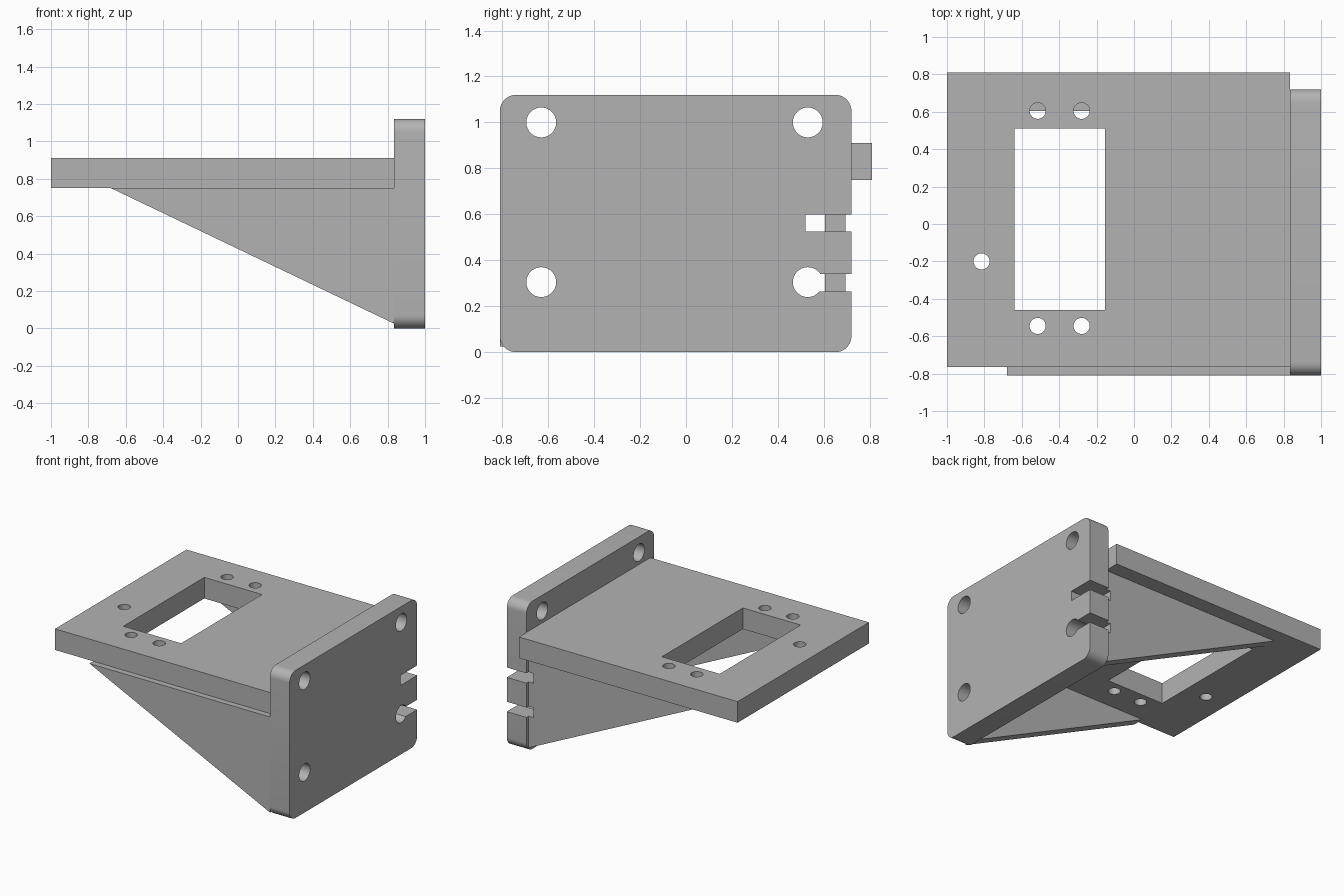
import bpy, bmesh, math
from mathutils import Matrix, Vector

cube = bpy.data.objects.get("Cube")
if cube:
    bpy.data.objects.remove(cube, do_unlink=True)

grey = bpy.data.materials.new("plain grey")
grey.use_nodes = True
grey.diffuse_color = (0.45, 0.45, 0.45, 1)
grey.node_tree.nodes["Principled BSDF"].inputs["Base Color"].default_value = (0.45, 0.45, 0.45, 1)


def finish(name, bm):
    bmesh.ops.recalc_face_normals(bm, faces=bm.faces)
    mesh = bpy.data.meshes.new(name)
    bm.to_mesh(mesh)
    bm.free()
    mesh.materials.append(grey)
    obj = bpy.data.objects.new(name, mesh)
    bpy.context.collection.objects.link(obj)
    return obj


def box(name, lo, hi, corner=0):
    """Box between two corners; corner rounds the edges that run along x."""
    lo, hi = Vector(lo), Vector(hi)
    bm = bmesh.new()
    bmesh.ops.create_cube(bm, size=1)
    for v in bm.verts:
        v.co = Vector(a + (b - a) * (c + 0.5) for a, b, c in zip(lo, hi, v.co))
    if corner:
        along_x = [e for e in bm.edges if abs(e.verts[0].co.x - e.verts[1].co.x) > 0.01]
        bmesh.ops.bevel(bm, geom=along_x, offset=corner, offset_type='OFFSET',
                        segments=10, profile=0.5, affect='EDGES')
    return finish(name, bm)


def cylinder(name, centre, radius, axis):
    bm = bmesh.new()
    bmesh.ops.create_cone(bm, cap_ends=True, segments=40, radius1=radius,
                          radius2=radius, depth=0.4)
    turn = Matrix.Rotation(math.pi / 2, 4, 'Y') if axis == 'X' else Matrix()
    bm.transform(Matrix.Translation(centre) @ turn)
    return finish(name, bm)


def gusset(name, y0, y1):
    """Triangular brace under the shelf."""
    bm = bmesh.new()
    profile = [(-0.68, 0.75), (WALL, 0.75), (WALL, 0.025)]
    face = bm.faces.new([bm.verts.new((x, y0, z)) for x, z in profile])
    new = bmesh.ops.extrude_face_region(bm, geom=[face])["geom"]
    bmesh.ops.translate(bm, vec=(0, y1 - y0, 0),
                        verts=[g for g in new if isinstance(g, bmesh.types.BMVert)])
    return finish(name, bm)


def activate(obj):
    bpy.ops.object.select_all(action='DESELECT')
    obj.select_set(True)
    bpy.context.view_layer.objects.active = obj


def cut(obj, cutters):
    activate(obj)
    for c in cutters:
        mod = obj.modifiers.new("cut", 'BOOLEAN')
        mod.operation, mod.solver, mod.object = 'DIFFERENCE', 'EXACT', c
        bpy.ops.object.modifier_apply(modifier=mod.name)


WALL = 0.835  # inner face of the mounting plate

# Main parts
plate = box("mounting_plate", (WALL, -0.81, 0), (1, 0.72, 1.12), corner=0.07)
shelf = box("shelf", (-1, -0.765, 0.75), (WALL, 0.81, 0.91))
front_gusset = gusset("front_gusset", -0.81, -0.72)
back_gusset = gusset("back_gusset", 0.605, 0.695)

# Bolt holes and edge slots
bolts = [cylinder("bolt_cutter", (0.92, y, z), 0.065, 'X')
         for y in (-0.63, 0.53) for z in (0.305, 1.0)]
slots = [box("slot_cutter", (0.795, 0.52, z), (1.1, 0.8, z + 0.075)) for z in (0.265, 0.525)]
cut(plate, bolts + slots)
cut(back_gusset, slots)

# Shelf window and screw holes
window = box("window_cutter", (-0.64, -0.46, 0.6), (-0.155, 0.51, 1.1))
screws = [cylinder("screw_cutter", (x, y, 0.83), 0.043, 'Z')
          for x, y in [(-0.515, 0.605), (-0.28, 0.605), (-0.515, -0.545),
                       (-0.28, -0.545), (-0.815, -0.2)]]
cut(shelf, [window] + screws)

for helper in bolts + slots + screws + [window]:
    bpy.data.objects.remove(helper, do_unlink=True)

for part in (plate, shelf, front_gusset, back_gusset):
    activate(part)
    bpy.ops.object.shade_smooth_by_angle(angle=math.radians(30))
